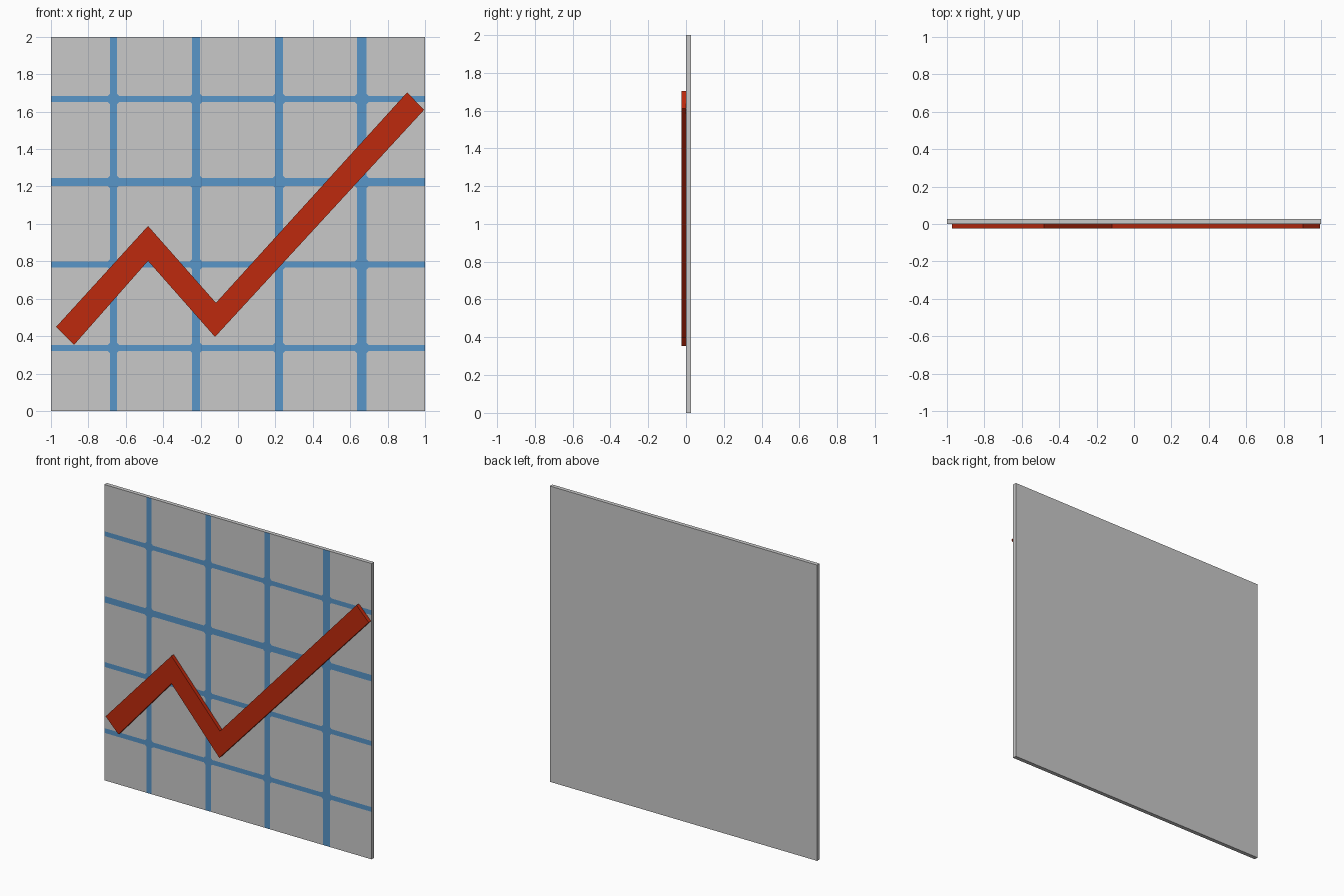
import bpy, bmesh
from mathutils import Vector

cube = bpy.data.objects.get("Cube")
if cube:
    bpy.data.objects.remove(cube, do_unlink=True)


def make_material(name, rgb):
    mat = bpy.data.materials.new(name)
    mat.use_nodes = True
    color = (*rgb, 1.0)
    mat.diffuse_color = color
    mat.node_tree.nodes["Principled BSDF"].inputs["Base Color"].default_value = color
    return mat


def make_object(name, bm, materials):
    bmesh.ops.recalc_face_normals(bm, faces=bm.faces)
    mesh = bpy.data.meshes.new(name)
    bm.to_mesh(mesh)
    bm.free()
    for mat in materials:
        mesh.materials.append(mat)
    obj = bpy.data.objects.new(name, mesh)
    bpy.context.collection.objects.link(obj)
    return obj


def extruded_panel(outline, front, back):
    """Upright prism from an (x, z) outline."""
    bm = bmesh.new()
    face = bm.faces.new([bm.verts.new((x, front, z)) for x, z in outline])
    copy = bmesh.ops.extrude_face_region(bm, geom=[face], use_keep_orig=True)
    moved = [v for v in copy["geom"] if isinstance(v, bmesh.types.BMVert)]
    bmesh.ops.translate(bm, verts=moved, vec=(0, back - front, 0))
    return bm


grey = make_material("light grey", (0.584, 0.584, 0.584))
blue = make_material("grid blue", (0.098, 0.305, 0.578))
red = make_material("line red", (0.515, 0.023, 0.004))

FRONT, MIDDLE, BACK = -0.025, 0.0, 0.027
COLUMNS = [(-0.685, -0.647), (-0.245, -0.203), (0.198, 0.241), (0.636, 0.688)]
ROWS = [(0.321, 0.353), (0.767, 0.800), (1.203, 1.246), (1.652, 1.684)]

# Board, its front face cut along the edges of the grid lines
bm = extruded_panel([(-1, 0), (1, 0), (1, 2), (-1, 2)], MIDDLE, BACK)


def is_front(face):
    return all(abs(v.co.y - MIDDLE) < 1e-4 for v in face.verts)


for lines, axis in ((COLUMNS, Vector((1, 0, 0))), (ROWS, Vector((0, 0, 1)))):
    for edge in (e for line in lines for e in line):
        faces = [f for f in bm.faces if is_front(f)]
        geom = faces + list({e for f in faces for e in f.edges}) \
            + list({v for f in faces for v in f.verts})
        bmesh.ops.bisect_plane(bm, geom=geom, plane_co=axis * edge, plane_no=axis)

# Grid colour inside the lines
for f in bm.faces:
    c = f.calc_center_median()
    in_line = any(a < c.x < b for a, b in COLUMNS) or any(a < c.z < b for a, b in ROWS)
    f.material_index = int(is_front(f) and in_line)

# Small chamfers where the lines cross
crossings = [v for v in bm.verts if abs(v.co.y - MIDDLE) < 1e-4
             and abs(v.co.x) < 0.99 and 0.01 < v.co.z < 1.99]
chamfers = bmesh.ops.bevel(bm, geom=crossings, offset=0.011, segments=1,
                           affect='VERTICES')
for f in chamfers["faces"]:
    f.material_index = 1
make_object("chart_board", bm, [grey, blue])

# Raised zigzag line
upper = [(-0.973, 0.449), (-0.481, 0.989), (-0.118, 0.578), (0.904, 1.703)]
lower = [(0.995, 1.610), (-0.123, 0.396), (-0.481, 0.802), (-0.877, 0.353)]
make_object("trend_line", extruded_panel(upper + lower, FRONT, MIDDLE), [red])
